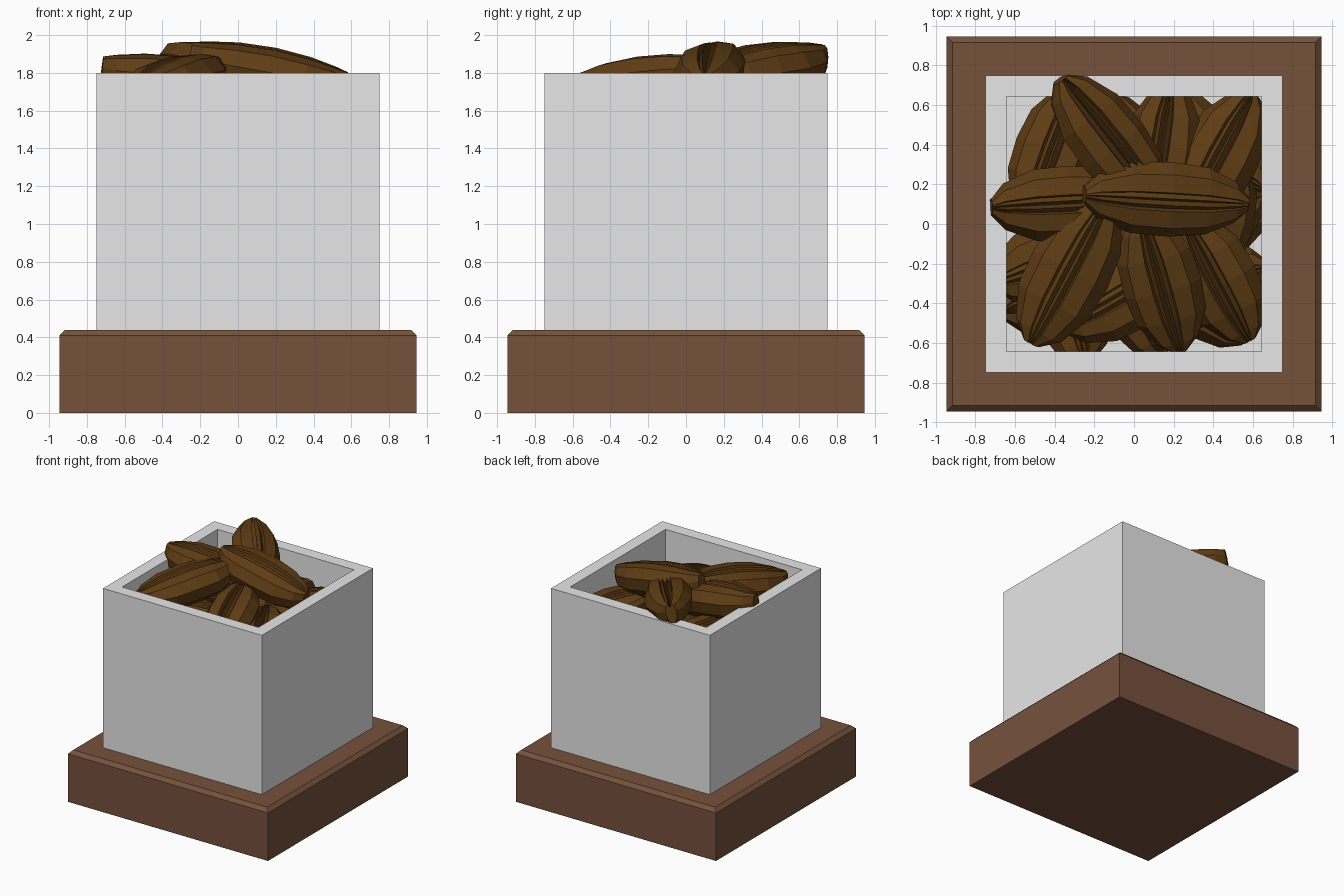
import bpy, bmesh, math, random
from mathutils import Matrix, Euler

if "Cube" in bpy.data.objects:
    bpy.data.objects.remove(bpy.data.objects["Cube"])

random.seed(4)


def material(name, rgb):
    m = bpy.data.materials.new(name)
    m.diffuse_color = (*rgb, 1)
    m.use_nodes = True
    m.node_tree.nodes["Principled BSDF"].inputs["Base Color"].default_value = m.diffuse_color
    return m


WOOD = material("brown_wood", (0.18, 0.083, 0.046))
GREY = material("light_grey", (0.8, 0.8, 0.8))
BEAN = material("dark_roast", (0.115, 0.046, 0.007))


def finish(bm, name, mat):
    bmesh.ops.recalc_face_normals(bm, faces=bm.faces)
    me = bpy.data.meshes.new(name)
    bm.to_mesh(me)
    bm.free()
    me.materials.append(mat)
    ob = bpy.data.objects.new(name, me)
    bpy.context.collection.objects.link(ob)
    return ob


def box(size, z0, z1):
    bm = bmesh.new()
    bmesh.ops.create_cube(bm, size=1, matrix=Matrix.Translation((0, 0, (z0 + z1) / 2))
                          @ Matrix.Diagonal((size, size, z1 - z0, 1)))
    top = max(bm.faces, key=lambda f: f.calc_center_median().z)
    return bm, top


# Wooden base with a chamfered top edge
bm, top = box(1.89, 0, 0.44)
bmesh.ops.bevel(bm, geom=list(top.edges), offset=0.03, segments=1, affect='EDGES')
finish(bm, "base", WOOD)

# Open square container: inset the rim, then sink the middle
bm, top = box(1.5, 0.43, 1.8)
bmesh.ops.inset_region(bm, faces=[top], thickness=0.15)
inner = bmesh.ops.extrude_discrete_faces(bm, faces=[top])["faces"][0]
bmesh.ops.translate(bm, verts=inner.verts, vec=(0, 0, -1.2))
finish(bm, "container", GREY)

# One bean mesh (unit half length and half width): flat grooved top, domed underside
STATIONS = [(-1, 0.22), (-0.82, 0.62), (-0.42, 0.95), (0.05, 1.0),
            (0.5, 0.9), (0.85, 0.55), (1, 0.2)]
SECTION = [(0.0, -0.05), (0.09, 0.0), (0.2, -0.03), (0.25, 0.0), (0.72, -0.02),
           (1.0, -0.1), (0.86, -0.2), (0.4, -0.27)]


def bean(name, x, y, z, yaw, pitch, roll, length, width):
    bm = bmesh.new()
    half = SECTION + [(-u, v) for u, v in reversed(SECTION[1:])]
    rings = []
    for t, w in STATIONS:
        depth = 0.45 + 0.55 * w
        drop = -0.05 * t * t
        rings.append([bm.verts.new((t * length / 2, u * w * width / 2, v * depth + drop))
                      for u, v in half])
    n = len(half)
    for a, b in zip(rings, rings[1:]):
        for i in range(n):
            bm.faces.new((a[i], a[(i + 1) % n], b[(i + 1) % n], b[i]))
    bm.faces.new(rings[0])
    bm.faces.new(rings[-1])
    ob = finish(bm, name, BEAN)
    ob.location = (x, y, z)
    ob.rotation_euler = Euler([math.radians(a) for a in (roll, pitch, yaw)])


# Visible heap: x, y, z, yaw, pitch, roll, length, width
HEAP = [
    (0.18, 0.11, 1.93, -3, 11, 8, 0.84, 0.38),
    (-0.09, 0.41, 1.94, -52, 8, -12, 0.82, 0.38),
    (-0.33, 0.10, 1.89, 3, 7, 2, 0.76, 0.38),
    (-0.34, -0.25, 1.88, 62, -8, -4, 0.82, 0.42),
    (0.14, -0.33, 1.74, -74, 15, 4, 0.72, 0.40),
    (0.42, -0.30, 1.63, -62, 10, 6, 0.70, 0.40),
    (-0.42, 0.37, 1.66, 70, 5, -8, 0.70, 0.40),
    (0.13, 0.38, 1.66, 82, 5, -8, 0.68, 0.38),
    (0.42, 0.35, 1.68, 62, 4, -8, 0.72, 0.40),
    (-0.42, -0.20, 1.58, 20, 0, 5, 0.60, 0.40),
    (0.42, 0.02, 1.58, 75, 0, 8, 0.68, 0.40),
    (-0.05, -0.35, 1.55, 30, 5, 0, 0.68, 0.40),
]
for i, h in enumerate(HEAP):
    bean(f"bean_{i + 1}", *h)

# Beans packed below
for layer, z in enumerate((1.42, 1.2)):
    for i in (-1, 0, 1):
        for j in (-1, 0, 1):
            bean(f"lower_bean_{layer}_{i + 1}{j + 1}", i * 0.32, j * 0.32,
                 z + random.uniform(-0.04, 0.04), random.uniform(0, 180),
                 random.uniform(-10, 10), random.uniform(-10, 10), 0.74, 0.42)
